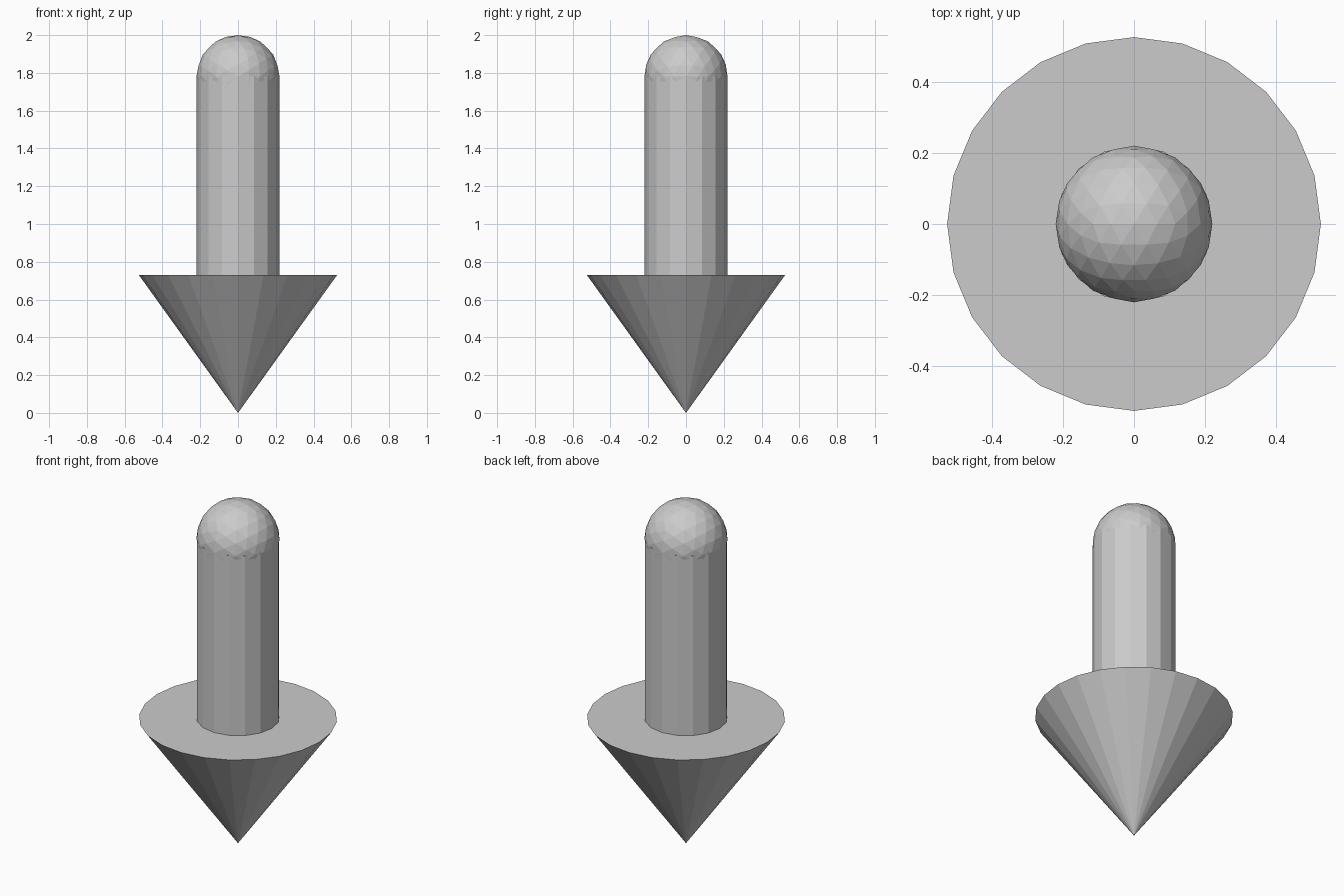
import bpy
from math import radians

if "Cube" in bpy.data.objects:
    bpy.data.objects.remove(bpy.data.objects["Cube"])

R_SHAFT = 0.22
R_HEAD = 0.525
Z_HEAD = 0.73
Z_CAP = 2 - R_SHAFT


def name(label):
    bpy.context.object.name = label


# Arrow head: cone pointing down
bpy.ops.mesh.primitive_cone_add(vertices=24, radius1=0, radius2=R_HEAD,
                                depth=Z_HEAD, location=(0, 0, Z_HEAD / 2))
name("arrow_head")

# Shaft
bpy.ops.mesh.primitive_cylinder_add(vertices=16, radius=R_SHAFT,
                                    depth=Z_CAP - Z_HEAD,
                                    location=(0, 0, (Z_CAP + Z_HEAD) / 2))
name("shaft")

# Rounded cap: faceted ball turned so an edge midpoint faces up
bpy.ops.mesh.primitive_ico_sphere_add(subdivisions=3, radius=R_SHAFT,
                                      location=(0, 0, Z_CAP),
                                      rotation=(0, radians(-31.717), 0))
name("rounded_cap")
